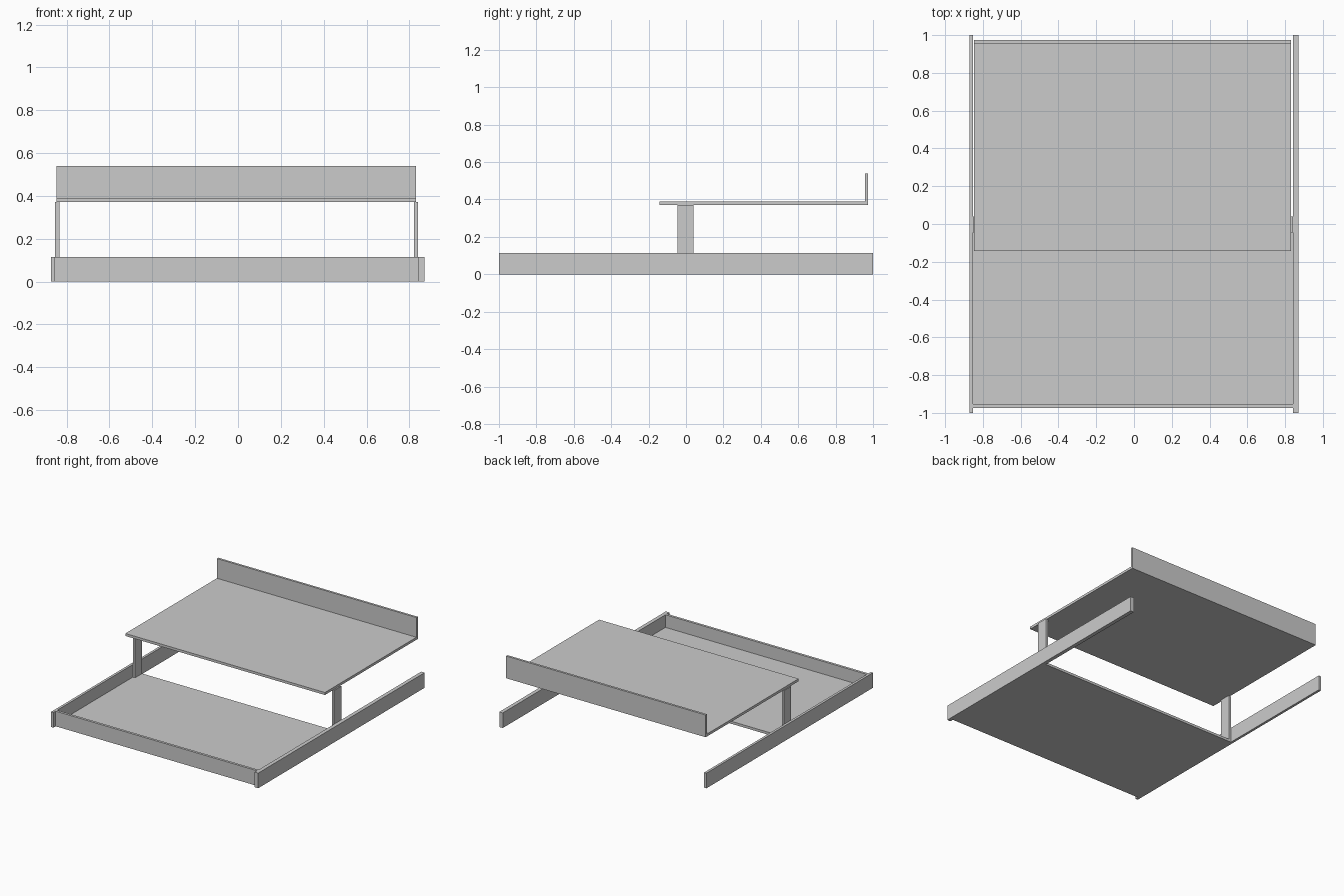
import bpy
import bmesh
from mathutils import Vector

if "Cube" in bpy.data.objects:
    bpy.data.objects.remove(bpy.data.objects["Cube"])


def board(name, lo, hi):
    """Flat board spanning two opposite corners."""
    lo, hi = Vector(lo), Vector(hi)
    bm = bmesh.new()
    bmesh.ops.create_cube(bm, size=1)
    size = hi - lo
    for v in bm.verts:
        v.co = Vector([c * s for c, s in zip(v.co, size)])
    mesh = bpy.data.meshes.new(name)
    bm.to_mesh(mesh)
    bm.free()
    obj = bpy.data.objects.new(name, mesh)
    obj.location = (lo + hi) / 2
    bpy.context.collection.objects.link(obj)
    return obj


T = 0.019                      # board thickness
LEFT, RIGHT = -0.853, 0.841    # inner faces of the rails
RAIL_H = 0.115
SHELF_Z = 0.371
BACK = 0.973

# Side rails
board("left_rail", (-0.872, -1, 0), (LEFT, 1, RAIL_H))
board("right_rail", (RIGHT, -1, 0), (0.870, 1, RAIL_H))

# Lower tray with front board
board("lower_panel", (LEFT, -BACK + T, 0), (RIGHT, 0.04, T))
board("front_board", (LEFT, -BACK, 0), (RIGHT, -BACK + T, RAIL_H))

# Posts standing inside the rails
for name, x in (("left_post", LEFT), ("right_post", RIGHT - T)):
    board(name, (x, -0.045, 0), (x + T, 0.04, SHELF_Z))

# Upper shelf with raised back lip
board("upper_shelf", (-0.847, -0.143, SHELF_Z), (0.831, BACK, SHELF_Z + T))
board("back_lip", (-0.847, BACK - T + 0.002, SHELF_Z + T), (0.831, BACK, 0.54))
